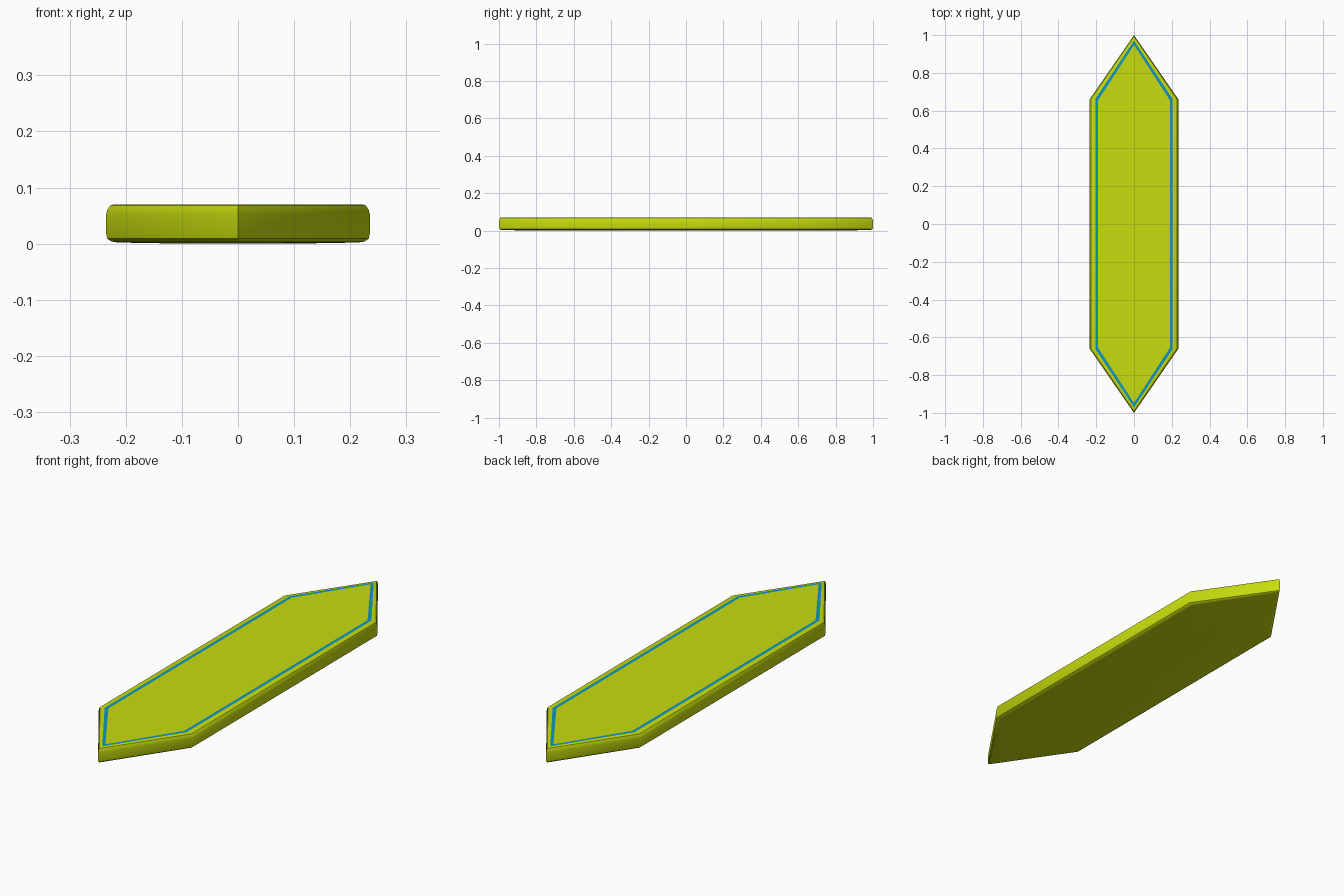
import bpy, bmesh

if "Cube" in bpy.data.objects:
    bpy.data.objects.remove(bpy.data.objects["Cube"])

def material(name, color):
    m = bpy.data.materials.new(name)
    m.diffuse_color = color
    m.use_nodes = True
    m.node_tree.nodes["Principled BSDF"].inputs["Base Color"].default_value = m.diffuse_color
    return m

lime = material("lime", (0.57, 0.72, 0.004, 1))
blue = material("blue", (0.005, 0.30, 0.55, 1))

def hexagon(bm, x, shoulder, tip, z):
    pts = [(0, -tip), (x, -shoulder), (x, shoulder),
           (0, tip), (-x, shoulder), (-x, -shoulder)]
    return [bm.verts.new((px, py, z)) for px, py in pts]

def loft(name, rings, mats, stripe=None):
    """Skin a stack of hexagon rings, capped at both ends."""
    bm = bmesh.new()
    loops = [hexagon(bm, *r) for r in rings]
    bm.faces.new(loops[0][::-1])
    for k, (a, b) in enumerate(zip(loops, loops[1:])):
        for i in range(6):
            j = (i + 1) % 6
            f = bm.faces.new((a[i], a[j], b[j], b[i]))
            f.material_index = 1 if k == stripe else 0
    bm.faces.new(loops[-1])
    bmesh.ops.recalc_face_normals(bm, faces=bm.faces[:])
    me = bpy.data.meshes.new(name)
    bm.to_mesh(me)
    bm.free()
    for m in mats:
        me.materials.append(m)
    ob = bpy.data.objects.new(name, me)
    bpy.context.collection.objects.link(ob)
    return ob

# Rings run from the underside, around the rounded rim, to the top face:
# half width, shoulder y, tip y, height
rings = [
    (0.100, 0.50, 0.70, 0.000),
    (0.215, 0.655, 0.975, 0.002),
    (0.226, 0.657, 0.990, 0.004),
    (0.233, 0.66, 0.998, 0.009),
    (0.235, 0.66, 1.000, 0.018),
    (0.235, 0.66, 1.000, 0.052),
    (0.233, 0.66, 0.998, 0.060),
    (0.228, 0.66, 0.992, 0.068),
    (0.222, 0.66, 0.985, 0.070),
    (0.205, 0.661, 0.970, 0.070),
    (0.190, 0.655, 0.948, 0.070),
]

# Board with the blue border line set into its top face
board = loft("board", rings, [lime, blue], stripe=9)
bpy.context.view_layer.objects.active = board
board.select_set(True)
bpy.ops.object.shade_smooth_by_angle(angle=0.6)
